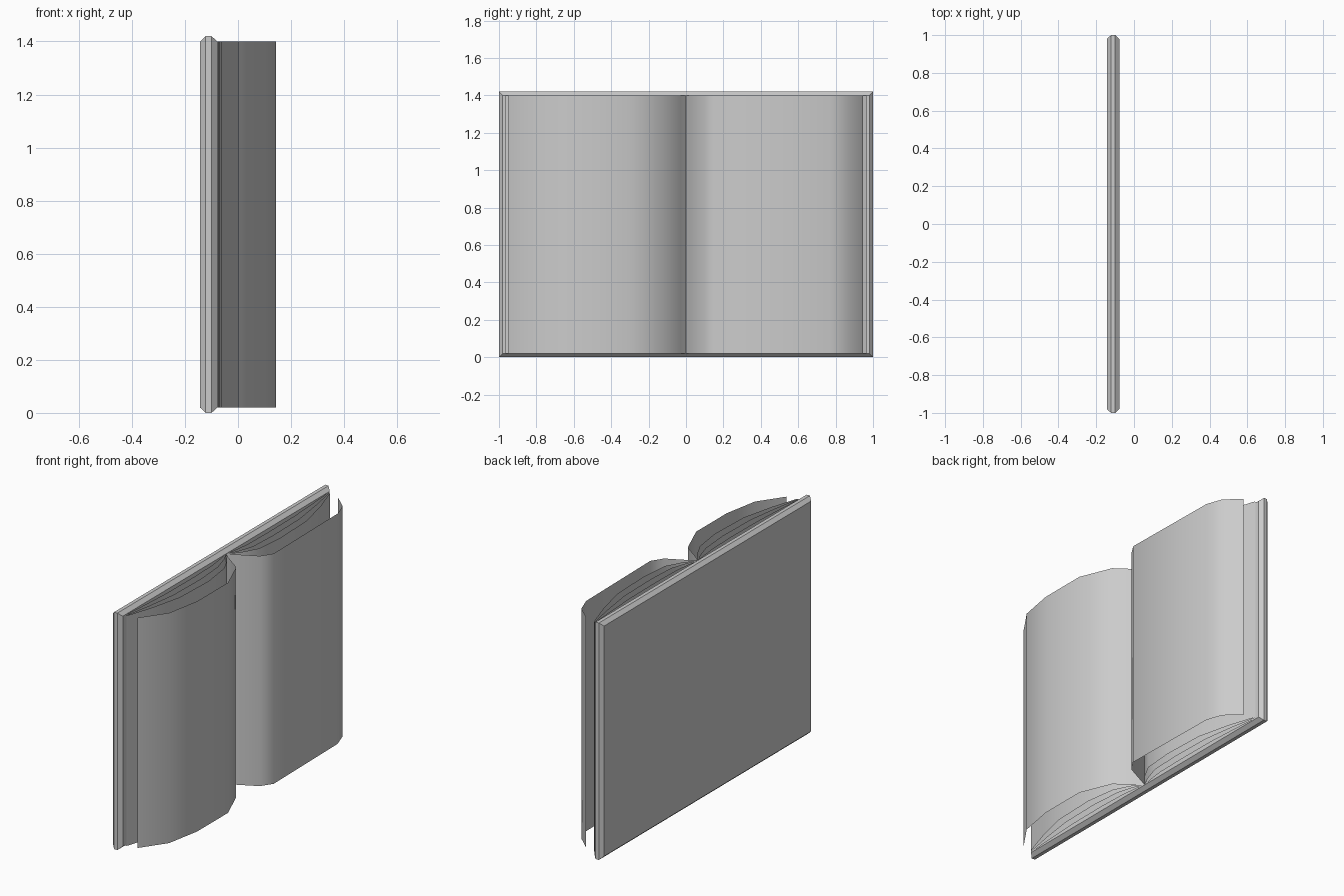
import bpy, bmesh

if "Cube" in bpy.data.objects:
    bpy.data.objects.remove(bpy.data.objects["Cube"])

Z0, Z1 = 0.02, 1.40  # page bottom and top


def make_object(name, bm):
    me = bpy.data.meshes.new(name)
    bm.to_mesh(me)
    bm.free()
    ob = bpy.data.objects.new(name, me)
    bpy.context.collection.objects.link(ob)
    return ob


# Cover: flat slab lofted through four rectangles, so both faces are inset
def cover():
    bm = bmesh.new()
    rings = []
    for x, inset in ((-0.143, 0.02), (-0.122, 0), (-0.10, 0), (-0.078, 0.02)):
        y, lo, hi = 1 - inset, inset, 1.42 - inset
        rings.append([bm.verts.new((x, a, b))
                      for a, b in ((-y, lo), (y, lo), (y, hi), (-y, hi))])
    for r, s in zip(rings, rings[1:]):
        for i in range(4):
            j = (i + 1) % 4
            bm.faces.new((r[i], r[j], s[j], s[i]))
    bm.faces.new(rings[0])
    bm.faces.new(rings[-1])
    bmesh.ops.recalc_face_normals(bm, faces=bm.faces[:])
    make_object("cover", bm)


# Page sheet: a thin curved surface extruded upward from a (y, x) profile
def sheet(name, profile, side):
    bm = bmesh.new()
    cols = [(bm.verts.new((x, side * y, Z0)), bm.verts.new((x, side * y, Z1)))
            for y, x in profile]
    for (a, b), (c, d) in zip(cols, cols[1:]):
        f = bm.faces.new((a, c, d, b) if side > 0 else (c, a, b, d))
        f.smooth = True
    make_object(name, bm)


cover()

# Top open pages, left one arched and right one flatter with a tight outer bend
left_top = [(0, -0.08), (0.03, -0.045), (0.11, 0.065), (0.30, 0.143),
            (0.59, 0.143), (0.80, 0.104), (0.95, 0.0)]
right_top = [(0, -0.08), (0.025, -0.025), (0.082, 0.088), (0.15, 0.132),
             (0.77, 0.122), (0.865, 0.088), (0.945, 0.0)]
sheet("left_top_page", left_top, -1)
sheet("right_top_page", right_top, 1)

# Lower pages fanning out from the spine and meeting the cover at the edges
for i, h in enumerate((0.03, 0.075, 0.125)):
    end = -0.08 + 0.005 * (i + 1)
    for name, side, steep in (("left", -1, 0.8), ("right", 1, 0.88)):
        prof = [(0, -0.08), (0.06, -0.08 + 0.5 * steep * h),
                (0.16, -0.08 + steep * h), (0.34, -0.08 + h),
                (0.60, -0.08 + 0.93 * h), (0.80, -0.08 + 0.55 * h),
                (0.965, end)]
        sheet(f"{name}_inner_page_{i + 1}", prof, side)
